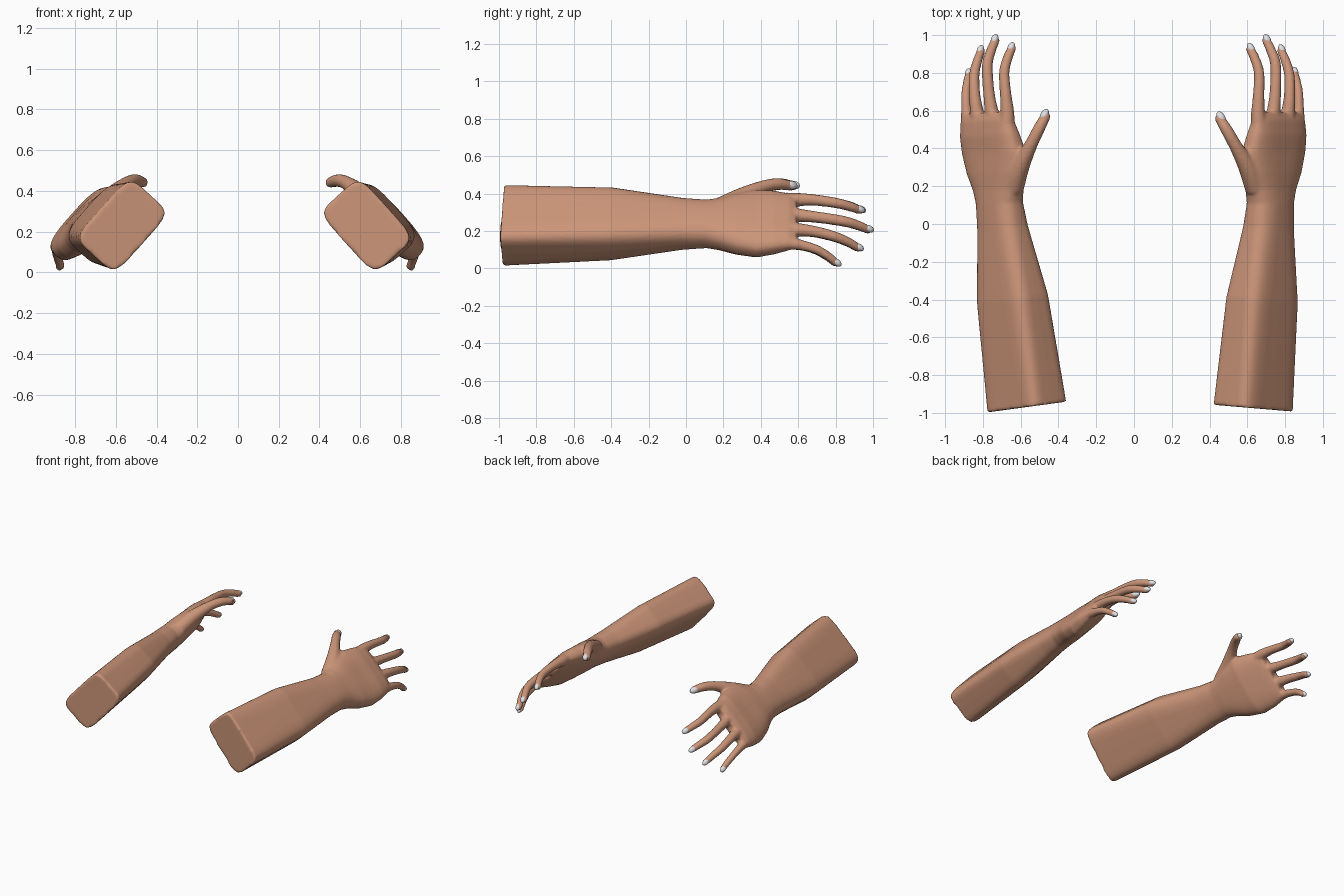
import bpy, bmesh, math
from mathutils import Vector, Matrix

if "Cube" in bpy.data.objects:
    bpy.data.objects.remove(bpy.data.objects["Cube"])

U = Vector((0.67, 0, -0.745)).normalized()   # across the hand, thumb to little finger
N = Vector((0.745, 0, 0.67)).normalized()    # out of the back of the hand


def material(name, rgb):
    m = bpy.data.materials.new(name)
    m.diffuse_color = (*rgb, 1)
    m.use_nodes = True
    m.node_tree.nodes["Principled BSDF"].inputs["Base Color"].default_value = m.diffuse_color
    return m


SKIN = material("skin", (0.60, 0.30, 0.19))
NAIL = material("nail", (0.75, 0.74, 0.77))

# Forearm and palm: y, centre x, centre z, half width, half thickness, squareness, tilt
SECTIONS = [
    (-0.975, 0.631, 0.230, 0.205, 0.135, 5.5, 0.085),
    (-0.40, 0.678, 0.238, 0.194, 0.127, 4.0, 0.07),
    (-0.02, 0.712, 0.238, 0.147, 0.098, 2.8, 0.04),
    (0.11, 0.722, 0.238, 0.142, 0.092, 2.5, 0.0),
    (0.18, 0.724, 0.238, 0.160, 0.090, 2.5, 0.0),
    (0.27, 0.730, 0.240, 0.198, 0.087, 2.6, 0.0),
    (0.38, 0.738, 0.240, 0.220, 0.080, 2.8, 0.0),
    (0.47, 0.755, 0.245, 0.208, 0.068, 3.0, 0.0),
    (0.55, 0.765, 0.248, 0.190, 0.052, 3.0, 0.0),
    (0.59, 0.765, 0.250, 0.165, 0.036, 3.0, 0.0),
]

# Digits: path points (x, y, z, radius), then the direction the nail faces
DIGITS = [
    ([(0.665, 0.48, 0.360, .045), (0.657, 0.58, 0.367, .038), (0.660, 0.68, 0.366, .031),
      (0.662, 0.80, 0.350, .028), (0.638, 0.88, 0.330, .026), (0.615, 0.925, 0.312, .023)], N),
    ([(0.735, 0.48, 0.283, .045), (0.738, 0.58, 0.285, .038), (0.748, 0.69, 0.275, .031),
      (0.750, 0.84, 0.253, .029), (0.725, 0.92, 0.230, .026), (0.700, 0.972, 0.208, .023)], N),
    ([(0.805, 0.48, 0.212, .045), (0.815, 0.58, 0.208, .038), (0.824, 0.68, 0.198, .031),
      (0.822, 0.79, 0.172, .028), (0.800, 0.87, 0.140, .025), (0.778, 0.92, 0.110, .022)], N),
    ([(0.855, 0.47, 0.145, .045), (0.868, 0.55, 0.135, .036), (0.872, 0.62, 0.124, .028),
      (0.870, 0.70, 0.100, .025), (0.858, 0.765, 0.062, .023), (0.847, 0.803, 0.030, .021)], N),
    ([(0.645, 0.19, 0.325, .058), (0.602, 0.30, 0.383, .050), (0.540, 0.41, 0.435, .035),
      (0.495, 0.49, 0.451, .032), (0.455, 0.557, 0.442, .027)], Vector((0.85, 0.3, 0.4))),
]


def loft(bm, rings):
    """Skin a list of point rings into a closed body."""
    vs = [[bm.verts.new(p) for p in ring] for ring in rings]
    n = len(vs[0])
    for a, b in zip(vs, vs[1:]):
        for i in range(n):
            bm.faces.new((a[i], a[(i + 1) % n], b[(i + 1) % n], b[i]))
    bm.faces.new(vs[0][::-1])
    bm.faces.new(vs[-1])


def section_ring(y, cx, cz, a, b, p, tilt, n=40):
    ring = []
    for i in range(n):
        t = math.tau * i / n
        c, s = math.cos(t), math.sin(t)
        off = U * a * math.copysign(abs(c) ** (2 / p), c) + N * b * math.copysign(abs(s) ** (2 / p), s)
        ring.append(Vector((cx, y, cz)) + off + Vector((0, -tilt * off.x, 0)))
    return ring


def smooth_path(pts, steps=5):
    """Catmull-Rom curve through 4D points (position and radius)."""
    pts = [Vector(p) for p in pts]
    ext = [2 * pts[0] - pts[1]] + pts + [2 * pts[-1] - pts[-2]]
    out = []
    for i in range(1, len(ext) - 2):
        a, b, c, d = ext[i - 1:i + 3]
        for k in range(steps):
            t = k / steps
            out.append(0.5 * (2 * b + (c - a) * t + (2 * a - 5 * b + 4 * c - d) * t * t
                              + (3 * b - a - 3 * c + d) * t ** 3))
    return out + [pts[-1]]


def frame(d, up):
    nn = (up - d * up.dot(d)).normalized()
    return d.cross(nn), nn


def digit(bm, nails, pts, up):
    path = smooth_path(pts)
    rings = []

    def ring(centre, d, r):
        w, nn = frame(d, up)
        rings.append([centre + (w * math.cos(t) + nn * math.sin(t)) * r
                      for t in (math.tau * i / 16 for i in range(16))])

    for i, p in enumerate(path):
        d = (path[min(i + 1, len(path) - 1)] - path[max(i - 1, 0)]).to_3d().normalized()
        ring(p.to_3d(), d, p.w)
    end, r = path[-1].to_3d(), path[-1].w
    for deg in (25, 50, 72, 85):          # rounded fingertip
        t = math.radians(deg)
        ring(end + d * r * math.sin(t), d, r * math.cos(t))
    loft(bm, rings)
    # nail: a flattened shell on the back of the fingertip
    w, nn = frame(d, up)
    rot = Matrix((w, d, nn)).transposed().to_4x4()
    mat = (Matrix.Translation(end + nn * r * 0.38 + d * r * 0.1) @ rot
           @ Matrix.Diagonal((r * 0.86, r * 1.3, r * 0.75, 1)))
    bmesh.ops.create_uvsphere(nails, u_segments=16, v_segments=10, radius=1, matrix=mat)


def finish(bm, name, mat, xform):
    bmesh.ops.transform(bm, matrix=xform, verts=bm.verts)
    bmesh.ops.recalc_face_normals(bm, faces=bm.faces)
    for f in bm.faces:
        f.smooth = True
    me = bpy.data.meshes.new(name)
    bm.to_mesh(me)
    bm.free()
    me.materials.append(mat)
    ob = bpy.data.objects.new(name, me)
    bpy.context.collection.objects.link(ob)
    return ob


def build_arm(side, xform):
    bm, nails = bmesh.new(), bmesh.new()
    loft(bm, [section_ring(*s) for s in SECTIONS])
    for pts, up in DIGITS:
        digit(bm, nails, pts, up)
    arm = finish(bm, side + "_arm", SKIN, xform)
    finish(nails, side + "_nails", NAIL, xform)
    # fuse forearm, palm and fingers into one soft skin
    rm = arm.modifiers.new("fuse", 'REMESH')
    rm.mode = 'VOXEL'
    rm.voxel_size = 0.009
    rm.use_smooth_shade = True
    sm = arm.modifiers.new("soften", 'SMOOTH')
    sm.factor = 0.5
    sm.iterations = 5


# Right arm, and the left arm mirrored and turned slightly inward
build_arm("right", Matrix.Identity(4))
pivot = Vector((-0.72, 0.3, 0))
build_arm("left", Matrix.Translation(pivot) @ Matrix.Rotation(0.05, 4, 'Z')
          @ Matrix.Translation(-pivot) @ Matrix.Diagonal((-1, 1, 1, 1)))
